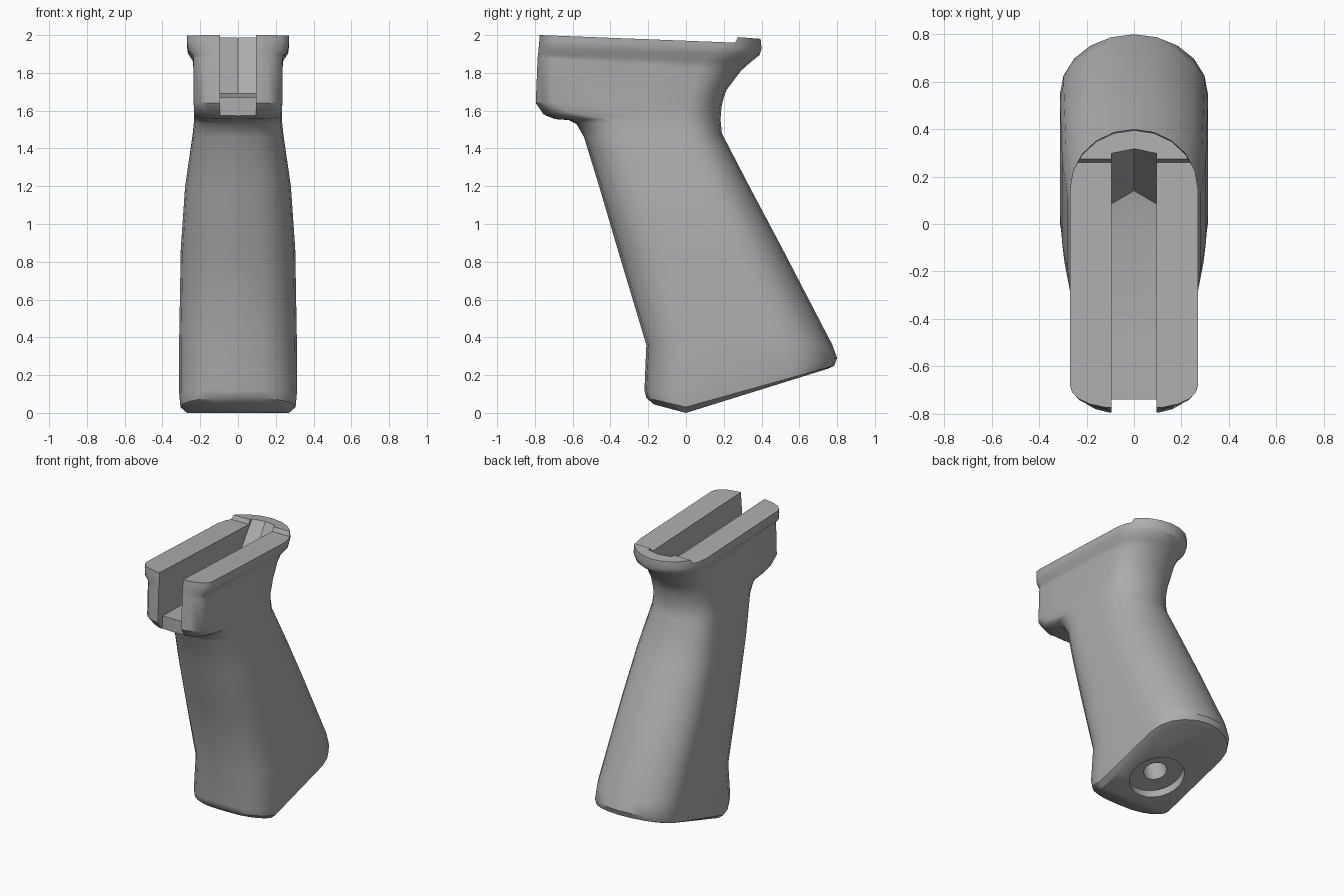
import bpy, bmesh, math
from mathutils import Vector, Matrix

if "Cube" in bpy.data.objects:
    bpy.data.objects.remove(bpy.data.objects["Cube"])

grey = bpy.data.materials.new("matte grey")
grey.use_nodes = True
grey.diffuse_color = (0.42, 0.42, 0.42, 1)
grey.node_tree.nodes["Principled BSDF"].inputs["Base Color"].default_value = grey.diffuse_color

ARC = 5    # segments per quarter arc
SIDE = 3   # segments along each straight side


def make_object(name, bm):
    bmesh.ops.recalc_face_normals(bm, faces=bm.faces)
    mesh = bpy.data.meshes.new(name)
    bm.to_mesh(mesh)
    bm.free()
    obj = bpy.data.objects.new(name, mesh)
    bpy.context.collection.objects.link(obj)
    mesh.materials.append(grey)
    return obj


def ring(front, fz, back, bz, width, nose, tail, dip=0):
    """Cross-section with a blunt front, straight sides and an elliptical back."""
    peak, heel = front + nose, back - tail
    half = []
    for i in range(ARC + 1):
        a = math.pi / 2 * i / ARC
        half.append((width * math.sin(a), heel + tail * math.cos(a)))
    for i in range(1, SIDE):
        half.append((width, heel + (peak - heel) * i / SIDE))
    for i in range(ARC + 1):
        a = math.pi / 2 * i / ARC
        half.append((width * max(math.cos(a), 0) ** 0.7 if i < ARC else 0,
                     peak - nose * math.sin(a)))
    outline = half + [(-x, y) for x, y in half[-2:0:-1]]
    points = []
    for x, y in outline:
        z = fz + (bz - fz) * (y - front) / (back - front)
        tent = (y - front) / nose if y < peak else (back - y) / (back - peak)
        points.append(Vector((x, y, z - dip * tent)))
    return points


def loft(name, rings):
    bm = bmesh.new()
    rows = [[bm.verts.new(p) for p in r] for r in rings]
    n = len(rows[0])
    for a, b in zip(rows, rows[1:]):
        for i in range(n):
            j = (i + 1) % n
            bm.faces.new((a[i], a[j], b[j], b[i]))
    # Close both ends with strips running across the width
    for row in (rows[0], rows[-1]):
        for i in range(n // 2):
            strip = [row[i], row[i + 1], row[n - i - 1], row[-i]]
            bm.faces.new(list(dict.fromkeys(strip)))
    return make_object(name, bm)


def prism(name, columns):
    """Solid through matching side profiles, given as (x, [(y, z)...])."""
    bm = bmesh.new()
    rows = [[bm.verts.new((x, y, z)) for y, z in prof] for x, prof in columns]
    n = len(rows[0])
    for a, b in zip(rows, rows[1:]):
        for i in range(n):
            j = (i + 1) % n
            bm.faces.new((a[i], a[j], b[j], b[i]))
    bm.faces.new(rows[0])
    bm.faces.new(rows[-1])
    return make_object(name, bm)


def bore(name, radius, depth):
    """Cylinder square to the sloping base."""
    bm = bmesh.new()
    place = (Matrix.Translation((0, 0.24, 0.074)) @ Matrix.Rotation(math.atan(0.31), 4, 'X'))
    bmesh.ops.create_cone(bm, cap_ends=True, segments=24, radius1=radius, radius2=radius,
                          depth=depth * 2, matrix=place)
    return make_object(name, bm)


# Grip body, base to top flange
grip = loft("pistol_grip", [ring(*r) for r in (
    (-.17, .045, .755, .235, .27, .17, .22, .08),
    (-.21, .08, .785, .25, .305, .21, .24, .085),
    (-.22, .12, .80, .29, .312, .22, .25, .05),
    (-.21, .36, .775, .36, .312, .25, .26),
    (-.36, .86, .51, .87, .303, .28, .25),
    (-.46, 1.2, .335, 1.2, .28, .26, .22),
    (-.54, 1.46, .19, 1.48, .24, .22, .18),
    (-.58, 1.53, .183, 1.55, .233, .2, .18),
    (-.62, 1.55, .185, 1.59, .232, .2, .18),
    (-.69, 1.555, .19, 1.63, .232, .18, .18),
    (-.76, 1.58, .2, 1.67, .233, .14, .18),
    (-.80, 1.64, .215, 1.71, .235, .1, .19),
    (-.79, 1.88, .29, 1.81, .236, .1, .22),
    (-.787, 1.90, .34, 1.855, .24, .1, .24),
    (-.785, 1.925, .39, 1.895, .265, .1, .25),
    (-.78, 1.97, .4, 1.93, .27, .1, .25),
    (-.775, 2.07, .395, 1.98, .27, .1, .25),
)])

# Sloping top deck, stopping at the raised rear lip
deck = [(-1, 2.009), (.26, 1.96), (.28, 2.0), (.28, 2.3), (-1, 2.3)]
deck_cutter = prism("deck_cutter", [(-.5, deck), (.5, deck)])


# Channel open at the front, ending in a V-shaped ramp
def channel(low, high):
    return [(-1, 1.4), (-.74, 1.4), (-.74, 1.67), (-.49, 1.665), (-.04, 1.66),
            (low, 1.69), (high, 1.99), (high, 2.4), (-1, 2.4)]


slot_cutter = prism("slot_cutter", [(-.095, channel(.085, .30)), (0, channel(.14, .32)),
                                    (.095, channel(.085, .30))])

# Base recess and screw hole
cutters = [deck_cutter, slot_cutter, bore("recess_cutter", .19, .06), bore("hole_cutter", .08, .32)]

bpy.context.view_layer.objects.active = grip
for cutter in cutters:
    cutter.hide_render = True
    mod = grip.modifiers.new("cut", 'BOOLEAN')
    mod.operation = 'DIFFERENCE'
    mod.solver = 'EXACT'
    mod.object = cutter
    bpy.ops.object.modifier_apply(modifier=mod.name)
    bpy.data.objects.remove(cutter)

# Smooth shading with crisp machined edges
bpy.ops.object.select_all(action='DESELECT')
grip.select_set(True)
bpy.ops.object.shade_smooth_by_angle(angle=math.radians(35))
